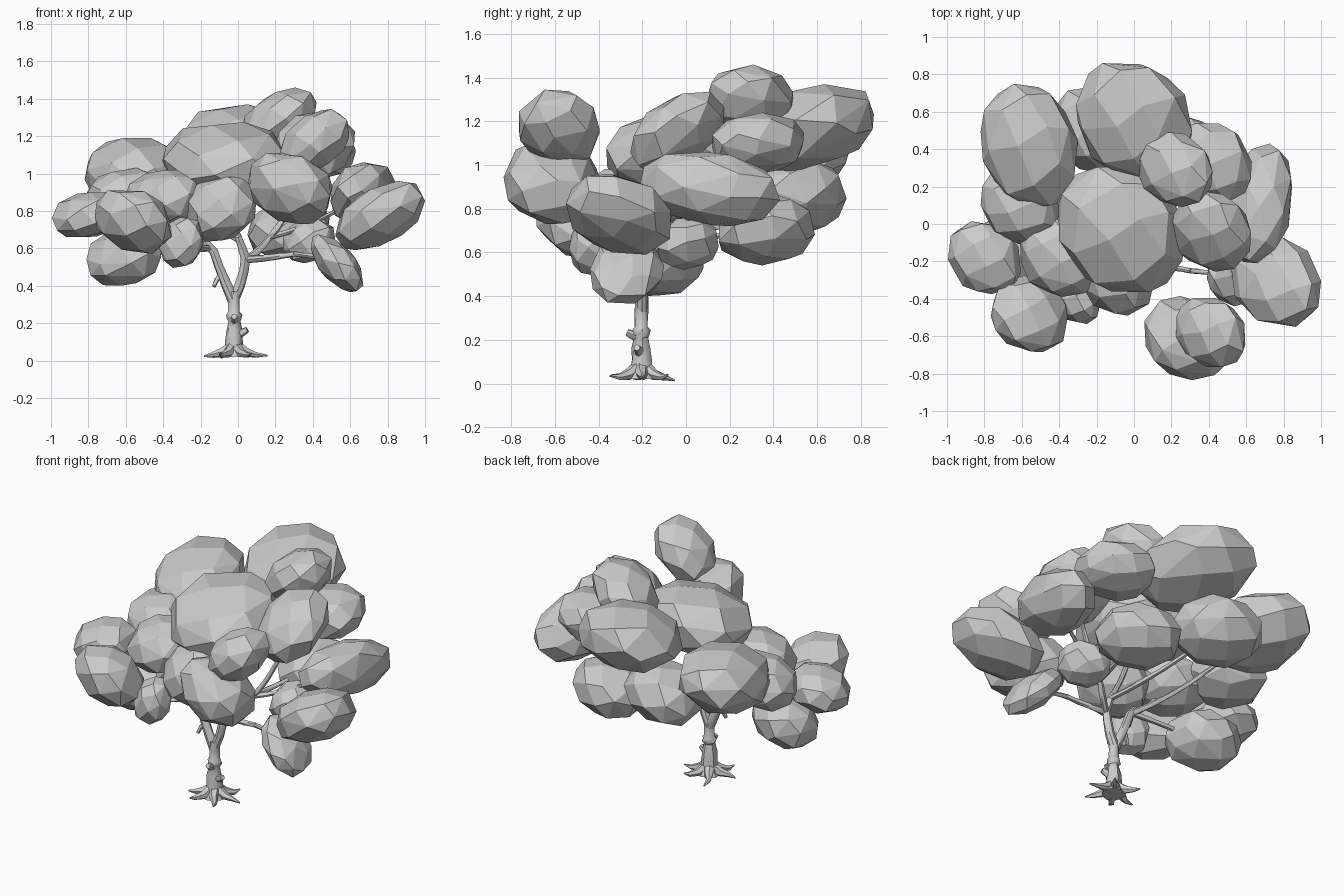
import bpy, bmesh, math, random
from mathutils import Vector

if "Cube" in bpy.data.objects:
    bpy.data.objects.remove(bpy.data.objects["Cube"])

random.seed(4)
FOOT = Vector((-.02, -.205, 0))


def add_object(name, bm):
    me = bpy.data.meshes.new(name)
    bm.to_mesh(me)
    bm.free()
    ob = bpy.data.objects.new(name, me)
    bpy.context.collection.objects.link(ob)
    return ob


def leaf_clump(name, centre, half, kxz=.3, kyz=.2, kxy=-.15, n=32):
    """Chunky faceted ellipsoid: hull of jittered spiral points, leaned, fitted to its half extents."""
    pts = []
    spin = random.uniform(0, 6.28)
    for i in range(n):
        z = 1 - 2 * (i + .5) / n
        a = i * 2.39996 + spin
        r = math.sqrt(1 - z * z)
        p = Vector((z, r * math.cos(a), r * math.sin(a)))
        p += Vector([random.uniform(-.1, .1) for _ in range(3)])
        p /= sum(abs(c) ** 2.3 for c in p) ** (1 / 2.3)
        y = kxy * p.x + math.sqrt(1 - kxy ** 2) * p.y
        lean_z = kxz * p.x + kyz * p.y + math.sqrt(1 - kxz ** 2 - kyz ** 2) * p.z
        pts.append((p.x, y, lean_z))
    lo = [min(p[k] for p in pts) for k in range(3)]
    hi = [max(p[k] for p in pts) for k in range(3)]
    bm = bmesh.new()
    for p in pts:
        bm.verts.new([centre[k] + half[k] * (2 * (p[k] - lo[k]) / (hi[k] - lo[k]) - 1)
                      for k in range(3)])
    bmesh.ops.convex_hull(bm, input=bm.verts[:])
    bmesh.ops.dissolve_limit(bm, angle_limit=math.radians(9), verts=bm.verts[:], edges=bm.edges[:])
    bmesh.ops.recalc_face_normals(bm, faces=bm.faces[:])
    add_object(name, bm)


def limb(name, points, radii, sides=8):
    """Slightly gnarled tube through the points."""
    bm = bmesh.new()
    ps = [Vector(p) for p in points]
    rings, u = [], None
    for i, p in enumerate(ps):
        d = (ps[min(i + 1, len(ps) - 1)] - ps[max(i - 1, 0)]).normalized()
        u = d.orthogonal() if u is None else u - d * u.dot(d)
        u.normalize()
        v = d.cross(u)
        ring = []
        for s in range(sides):
            a = 2 * math.pi * s / sides
            r = radii[i] * random.uniform(.9, 1.12)
            ring.append(bm.verts.new(p + (u * math.cos(a) + v * math.sin(a)) * r))
        rings.append(ring)
    for a, b in zip(rings, rings[1:]):
        for s in range(sides):
            t = (s + 1) % sides
            bm.faces.new((a[s], a[t], b[t], b[s]))
    bm.faces.new(rings[0][::-1])
    bm.faces.new(rings[-1])
    ob = add_object(name, bm)
    bpy.ops.object.select_all(action='DESELECT')
    ob.select_set(True)
    bpy.context.view_layer.objects.active = ob
    bpy.ops.object.shade_smooth_by_angle(angle=math.radians(40))


def arc_limb(name, start, end, r0, r1, rise=.25, steps=6):
    """Branch that runs outward first and then bends up to its end."""
    a, b = Vector(start), Vector(end)
    m = a.lerp(b, .5)
    m.z = a.z + (b.z - a.z) * rise
    ts = [i / steps for i in range(steps + 1)]
    limb(name, [a * (1 - t) ** 2 + m * 2 * t * (1 - t) + b * t * t for t in ts],
         [r0 + (r1 - r0) * t for t in ts])


# Round foliage: centre x, y, z, half width, half height
clumps = {
    "back": (0, .55, 1.17, .31, .20),
    "top": (.22, .29, 1.29, .20, .17),
    "middle": (-.07, -.03, 1.075, .335, .20),
    "right_crown": (.41, -.04, 1.15, .215, .185),
    "back_right": (.42, .33, 1.10, .21, .14),
    "front_crown": (.41, -.58, 1.17, .185, .175),
    "front": (.28, -.61, .92, .225, .19),
    "far_right": (.76, -.31, .775, .24, .185),
    "front_left": (-.56, -.48, .74, .205, .17),
    "front_low": (-.30, -.42, .63, .115, .135),
    "front_middle": (-.09, -.30, .81, .19, .175),
    "left_middle": (-.40, -.18, .87, .21, .15),
    "far_left": (-.80, -.18, .78, .195, .12),
    "left_low": (-.61, -.12, .55, .20, .15),
    "left": (-.61, .10, .88, .21, .15),
    "back_low": (.27, .37, .70, .22, .16),
    "back_middle": (-.20, .50, .85, .235, .175),
    "right_low": (.38, .01, .64, .14, .12),
}
leans = {"top": (.4, 0), "right_crown": (.15, .45), "front_crown": (.4, 0), "front": (-.2, -.1),
         "far_right": (.45, -.15), "front_left": (-.2, -.2), "middle": (0, .25), "back": (0, .3)}
for name, (x, y, z, w, h) in clumps.items():
    leaf_clump(name + "_leaves", (x, y, z), (w, w, h), *leans.get(name, (.15, .1)))

# Three drawn-out clumps
leaf_clump("back_left_leaves", (-.56, .42, 1), (.26, .33, .19), 0)
leaf_clump("right_leaves", (.67, .11, .89), (.175, .32, .17), .1, -.2, .2)
leaf_clump("drooping_leaves", (.53, -.27, .52), (.14, .17, .155), -.6, 0)

# Trunk: flared foot, swollen ring at z = 0.235
heights = [.02, .04, .07, .11, .16, .21, .225, .245, .26, .32, .37]
limb("trunk", [FOOT + Vector((0, 0, z)) for z in heights],
     [.03 + .012 * (z < .2) + .045 * math.exp(-z / .04) + .01 * (.22 < z < .25) for z in heights], 10)

# Roots spreading around the foot
for i in range(6):
    a = 2 * math.pi * i / 6 + random.uniform(-.15, .15)
    pts = []
    for d, z in ((.02, .07), (.07, .04), (.12, .03), (random.uniform(.15, .18), random.uniform(.01, .045))):
        pts.append(FOOT + Vector((d * math.cos(a), d * math.sin(a), z)))
        a += random.uniform(-.15, .15)
    limb(f"root_{i + 1}", pts, [.032, .025, .015, .004], 6)

# Knots and a broken stub
arc_limb("trunk_knot", (-.01, -.21, .14), (.05, -.225, .165), .026, .015, steps=2)
arc_limb("front_knot", (-.02, -.2, .21), (-.02, -.27, .235), .026, .016, steps=2)
arc_limb("branch_stub", (-.1, -.2, .45), (-.13, -.215, .395), .014, .01, steps=2)

# The trunk forks in two; x and z along each fork
left_fork = [(-.025, .32), (-.06, .4), (-.1, .5), (-.13, .58), (-.18, .64)]
right_fork = [(-.025, .32), (.01, .4), (.03, .48), (.04, .55), (0, .66)]
for name, path in (("left_fork", left_fork), ("right_fork", right_fork)):
    limb(name, [(x, -.2, z) for x, z in path], [.03, .027, .025, .024, .018])

# Branches from the fork ends to the clumps they carry
left_end, right_end, elbow = (-.15, -.2, .6), (.01, -.2, .64), (.04, -.2, .54)
inner, low = (.17, -.1, .66), (.3, -.25, .57)
arc_limb("inner_branch", elbow, inner, .022, .017)
arc_limb("low_right_branch", elbow, low, .02, .014)
carried = [
    (left_end, ("left_middle", "left_low", "front_low")),
    (right_end, ("middle", "back_middle")),
    (inner, ("right_crown", "back_low")),
]
for start, names in carried:
    for name in names:
        arc_limb(name + "_branch", start, clumps[name][:3], .017, .01)
arc_limb("back_left_branch", left_end, (-.53, .38, .98), .018, .01)
arc_limb("right_branch", inner, (.65, .1, .88), .015, .01)
arc_limb("drooping_branch", low, (.52, -.27, .53), .014, .01)
